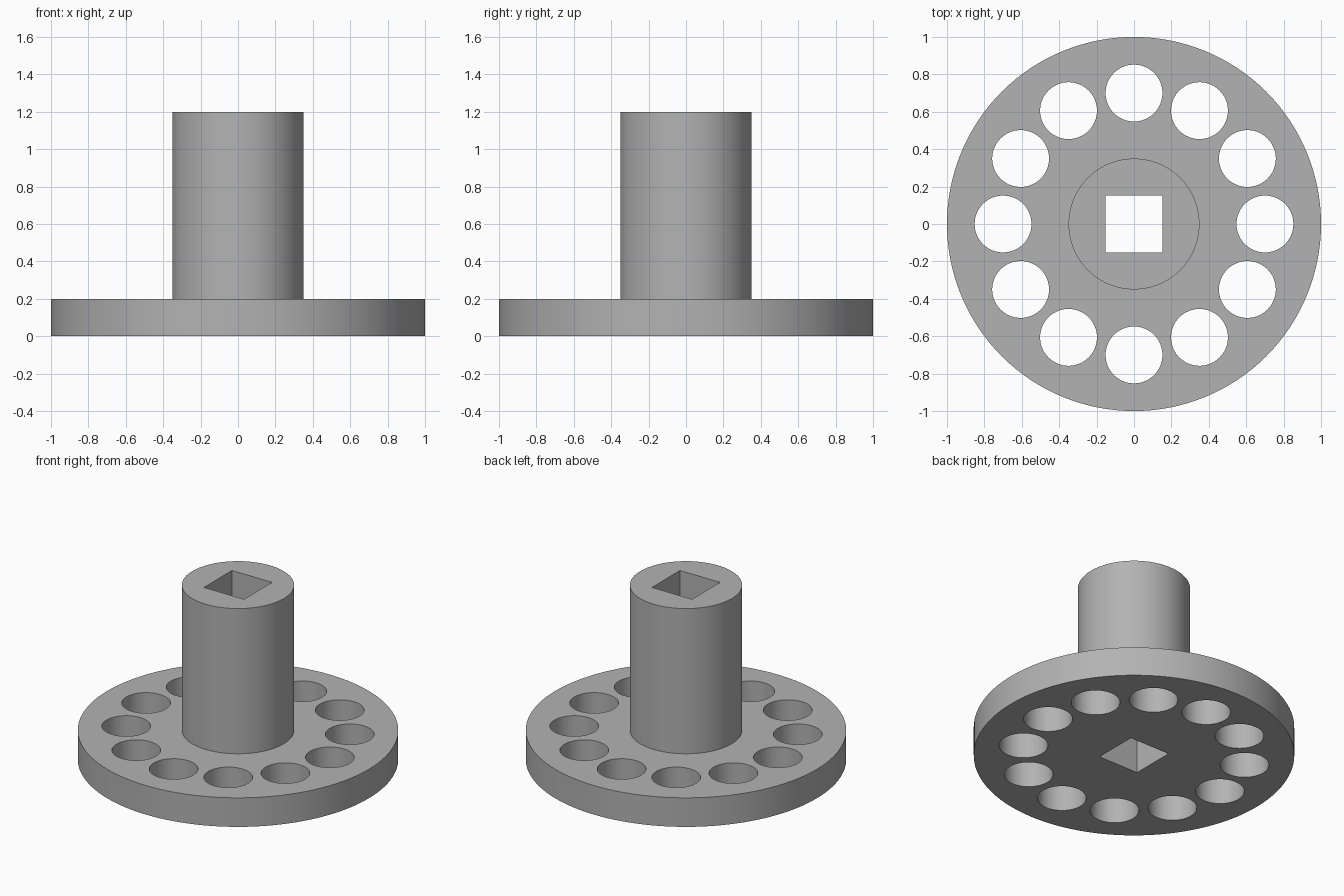
import bpy, math

if "Cube" in bpy.data.objects:
    bpy.data.objects.remove(bpy.data.objects["Cube"])

grey = bpy.data.materials.new("plain grey")
grey.diffuse_color = (0.45, 0.45, 0.45, 1)
grey.use_nodes = True
grey.node_tree.nodes["Principled BSDF"].inputs["Base Color"].default_value = grey.diffuse_color


def cylinder(name, radius, z0, z1, x=0, y=0, sides=96):
    bpy.ops.mesh.primitive_cylinder_add(vertices=sides, radius=radius, depth=z1 - z0,
                                        location=(x, y, (z0 + z1) / 2))
    ob = bpy.context.object
    ob.name = name
    ob.data.materials.append(grey)
    return ob


def combine(target, tool, operation):
    mod = target.modifiers.new(operation.lower(), 'BOOLEAN')
    mod.operation, mod.solver, mod.object = operation, 'EXACT', tool
    bpy.context.view_layer.objects.active = target
    bpy.ops.object.modifier_apply(modifier=mod.name)
    bpy.data.objects.remove(tool, do_unlink=True)


# Round flange with a hollow shaft rising from it
hub = cylinder("flanged_hub", 1.0, 0, 0.2, sides=128)
combine(hub, cylinder("shaft", 0.35, 0.1, 1.2), 'UNION')

# Square bore through the full height
bpy.ops.mesh.primitive_cube_add(size=1, location=(0, 0, 0.6))
bore = bpy.context.object
bore.scale = (0.305, 0.305, 2)
bore.data.materials.append(grey)
combine(hub, bore, 'DIFFERENCE')

# Ring of twelve round holes
for i in range(12):
    a = math.tau * i / 12
    hole = cylinder("hole_cutter", 0.152, -0.2, 0.4,
                    0.7 * math.cos(a), 0.7 * math.sin(a), 64)
    combine(hub, hole, 'DIFFERENCE')

# Smooth walls, crisp rims
bpy.ops.object.select_all(action='DESELECT')
hub.select_set(True)
bpy.context.view_layer.objects.active = hub
bpy.ops.object.shade_smooth_by_angle(angle=math.radians(30))
